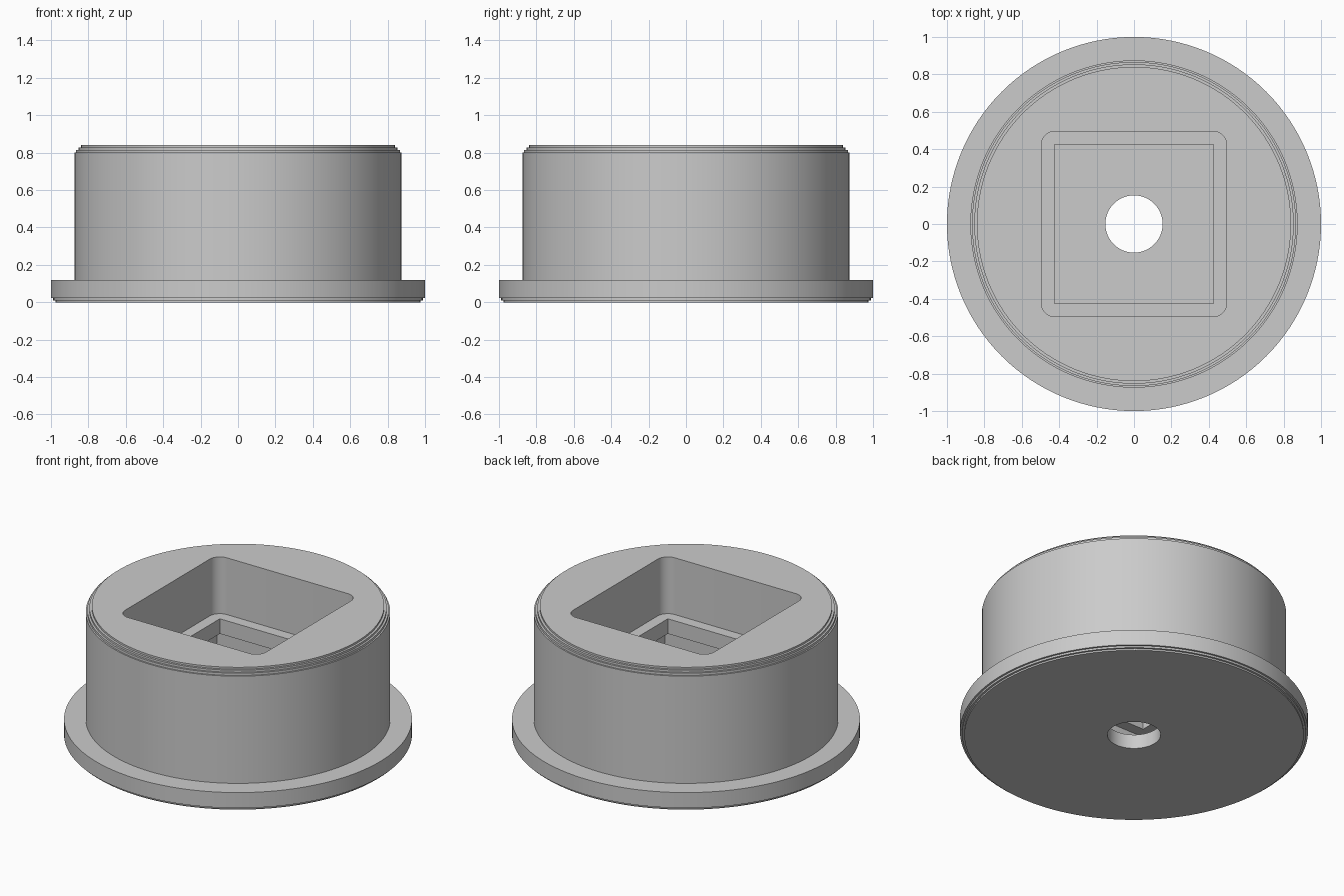
import bpy, bmesh, math

old = bpy.data.objects.get("Cube")
if old:
    bpy.data.objects.remove(old, do_unlink=True)

# Single grey plastic
grey = bpy.data.materials.new("grey plastic")
grey.use_nodes = True
colour = (0.6, 0.6, 0.6, 1)
grey.diffuse_color = colour
grey.node_tree.nodes["Principled BSDF"].inputs["Base Color"].default_value = colour


def make_object(name, bm):
    bmesh.ops.recalc_face_normals(bm, faces=bm.faces)
    mesh = bpy.data.meshes.new(name)
    bm.to_mesh(mesh)
    bm.free()
    mesh.materials.append(grey)
    obj = bpy.data.objects.new(name, mesh)
    bpy.context.collection.objects.link(obj)
    return obj


def lathe(name, profile, segments=128):
    """Closed solid of revolution from (radius, height) pairs, bottom to top."""
    bm = bmesh.new()
    rings = [[bm.verts.new((r * math.cos(a), r * math.sin(a), z))
              for a in (math.tau * i / segments for i in range(segments))]
             for r, z in profile]
    for low, high in zip(rings, rings[1:]):
        for i in range(segments):
            j = (i + 1) % segments
            bm.faces.new((low[i], low[j], high[j], high[i]))
    bm.faces.new(rings[0][::-1])
    bm.faces.new(rings[-1])
    return make_object(name, bm)


def square_prism(name, half, bottom, top, radius=0.0):
    """Square block with optionally rounded upright corners."""
    bm = bmesh.new()
    steps = 8 if radius else 0
    outline = []
    for corner in range(4):
        mid = math.radians(45 + 90 * corner)
        cx = math.copysign(half - radius, math.cos(mid))
        cy = math.copysign(half - radius, math.sin(mid))
        for s in range(steps + 1):
            a = math.radians(90 * corner + 90 * s / max(steps, 1))
            outline.append((cx + radius * math.cos(a), cy + radius * math.sin(a)))
    face = bm.faces.new([bm.verts.new((x, y, bottom)) for x, y in outline])
    new = bmesh.ops.extrude_face_region(bm, geom=[face])["geom"]
    verts = [v for v in new if isinstance(v, bmesh.types.BMVert)]
    bmesh.ops.translate(bm, verts=verts, vec=(0, 0, top - bottom))
    return make_object(name, bm)


# Flanged round body with stepped rims
body = lathe("flanged_housing", [
    (0.975, 0), (0.975, 0.01), (0.988, 0.01), (0.988, 0.022), (1, 0.022),
    (1, 0.12), (0.875, 0.12), (0.875, 0.80), (0.866, 0.80), (0.866, 0.815),
    (0.854, 0.815), (0.854, 0.828), (0.84, 0.828), (0.84, 0.84)])

# Upper pocket, square opening, wider chamber below the lip, floor hole
cutters = [
    square_prism("upper_pocket_cutter", 0.495, 0.48, 1.0, 0.07),
    square_prism("lip_opening_cutter", 0.425, 0.30, 0.60),
    square_prism("chamber_cutter", 0.495, 0.09, 0.385),
    lathe("floor_hole_cutter", [(0.153, -0.1), (0.153, 0.2)], 64),
]
bpy.context.view_layer.objects.active = body
for cutter in cutters:
    cut = body.modifiers.new(cutter.name, "BOOLEAN")
    cut.operation = "DIFFERENCE"
    cut.solver = "EXACT"
    cut.object = cutter
    bpy.ops.object.modifier_apply(modifier=cut.name)
    bpy.data.objects.remove(cutter, do_unlink=True)

# Smooth round walls, crisp edges
bpy.ops.object.select_all(action="DESELECT")
body.select_set(True)
bpy.ops.object.shade_smooth_by_angle(angle=math.radians(30))
